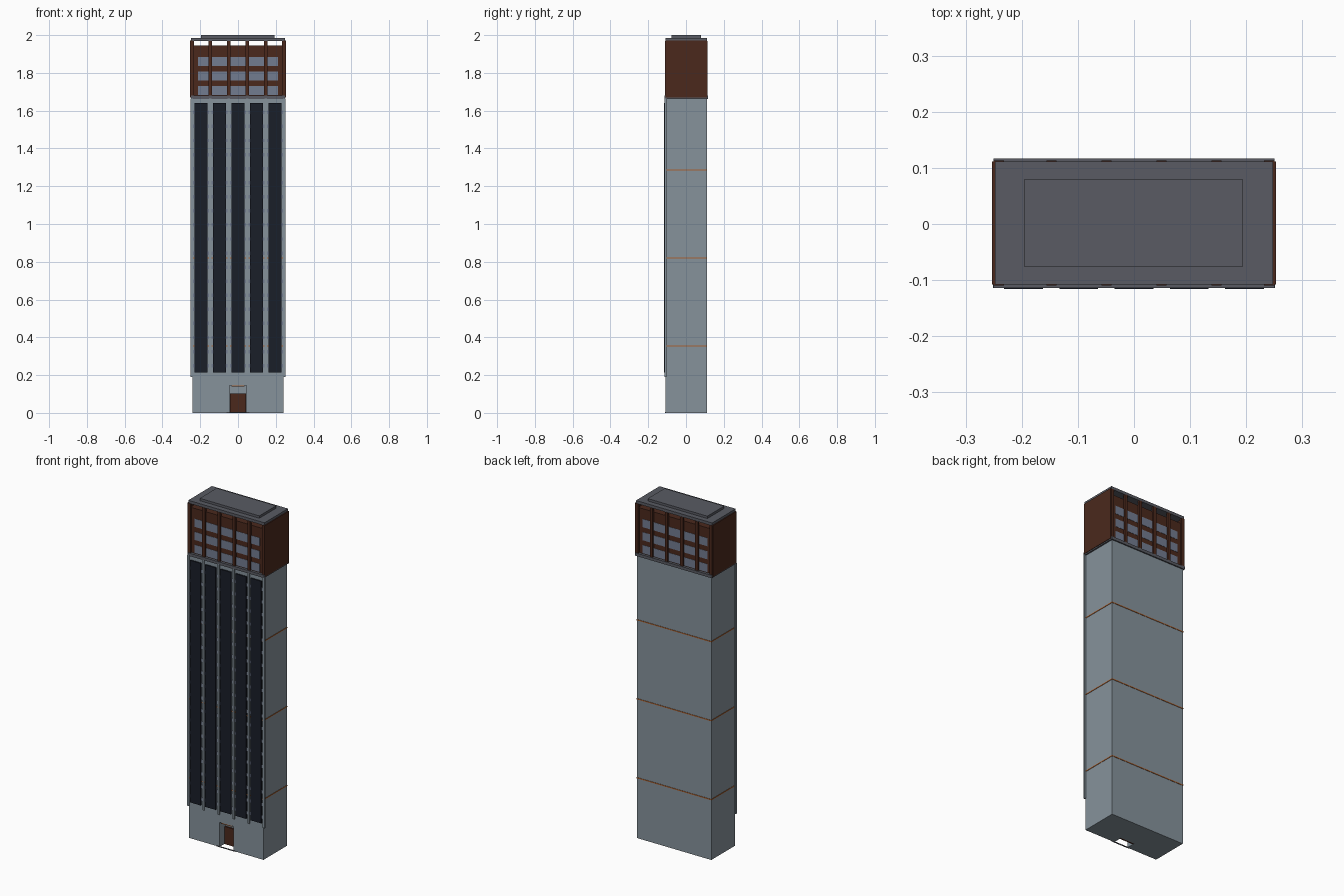
import bpy


def mat(name, r, g, b):
    m = bpy.data.materials.new(name)
    m.diffuse_color = (r, g, b, 1)
    return m


CONCRETE = mat("concrete", 0.24, 0.29, 0.33)
BROWN = mat("brown_cladding", 0.07, 0.022, 0.012)
DARK = mat("dark_glass", 0.01, 0.013, 0.022)
PANE = mat("pale_glass", 0.17, 0.2, 0.28)
ORANGE = mat("orange_trim", 0.4, 0.12, 0.03)
ROOF = mat("roof_grey", 0.1, 0.105, 0.125)


def box(name, x, y, z, material):
    """Box from (min, max) ranges on each axis."""
    bpy.ops.mesh.primitive_cube_add(size=1, location=[(a + b) / 2 for a, b in (x, y, z)])
    o = bpy.context.object
    o.name = name
    o.scale = [b - a for a, b in (x, y, z)]
    bpy.ops.object.transform_apply(location=False, rotation=False, scale=True)
    o.data.materials.append(material)
    return o


W, F, B = 0.242, -0.108, 0.110      # half width, front and back of the body
BAYS = [-0.197, -0.0985, 0, 0.0985, 0.197]
PIERS = [-0.245, -0.147, -0.049, 0.049, 0.147, 0.245]

# Base with open doorway recess
box("base_left", (-W, -0.045), (F, B), (0, 0.19), CONCRETE)
box("base_right", (0.045, W), (F, B), (0, 0.19), CONCRETE)
box("base_lintel", (-0.045, 0.045), (F, B), (0.145, 0.19), CONCRETE)
box("base_back_infill", (-0.045, 0.045), (F + 0.055, B), (0, 0.145), CONCRETE)
box("door", (-0.043, 0.043), (F + 0.045, F + 0.055), (0, 0.103), BROWN)
box("door_light", (-0.035, 0.035), (F + 0.002, F + 0.01), (0.139, 0.145), ORANGE)
box("door_sill", (-0.06, 0.06), (F - 0.004, F + 0.002), (0, 0.004), ROOF)

# Main shaft
box("shaft", (-W, W), (F, B), (0.19, 1.665), CONCRETE)
for z in (0.355, 0.82, 1.285):
    box("trim_band", (-W - 0.002, W + 0.002), (F - 0.001, B + 0.002), (z - 0.003, z + 0.003), ORANGE)

# Front facade: glass strips, vertical fins, thin floor bars
for x in BAYS:
    box("glass_strip", (x - 0.0345, x + 0.0345), (-0.116, F), (0.215, 1.64), DARK)
for x in PIERS:
    box("fin", (x - 0.006, x + 0.006), (-0.114, F + 0.004), (0.19, 1.665), CONCRETE)
for i in range(19):
    z = 0.25 + i * 0.0745
    box("floor_bar", (-W, W), (-0.1105, F), (z - 0.009, z + 0.009), PANE)

# Ledge under the crown
box("ledge", (-0.25, 0.25), (-0.114, 0.117), (1.663, 1.68), ROOF)

# Crown: core, window ribbons, posts and solid end walls
box("crown_core", (-0.246, 0.246), (-0.099, 0.102), (1.68, 1.944), BROWN)
for y in ((-0.1005, -0.098), (0.101, 0.1035)):
    for z in (1.683, 1.759, 1.836):
        box("window_ribbon", (-0.212, 0.212), y, (z, z + 0.048), PANE)
for y in ((-0.110, -0.098), (0.101, 0.113)):
    for x in PIERS[1:-1] + [-0.241, 0.241]:
        box("crown_post", (x - 0.009, x + 0.009), y, (1.68, 1.97), BROWN)
for s in (-1, 1):
    xs = sorted((s * 0.24, s * 0.253))
    box("crown_end_wall", xs, (-0.108, 0.111), (1.67, 1.972), BROWN)

# Roof
box("roof_slab", (-0.248, 0.248), (-0.108, 0.111), (1.969, 1.986), ROOF)
box("roof_cap", (-0.195, 0.193), (-0.077, 0.080), (1.986, 2.0), ROOF)
